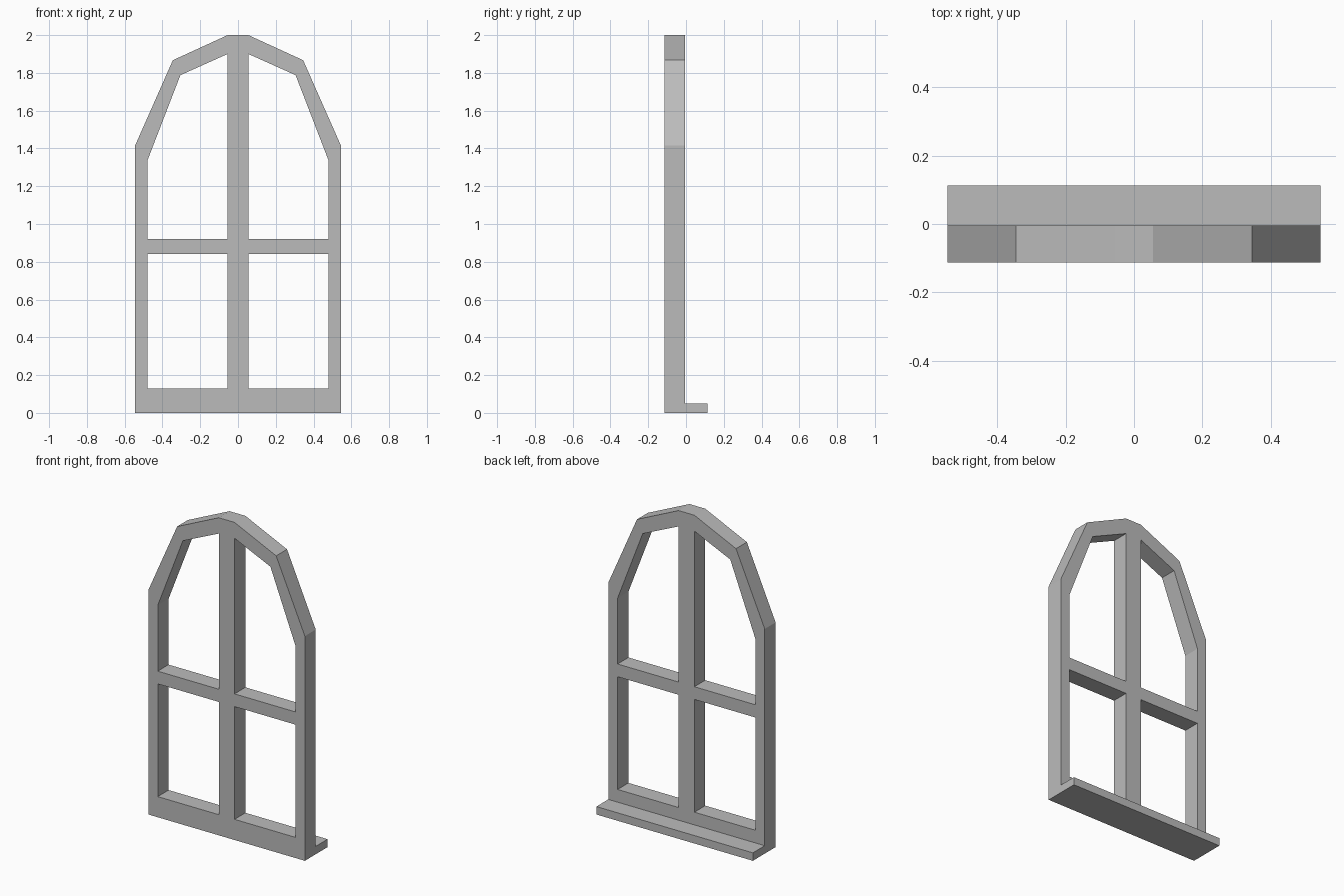
import bpy
from math import radians

cube = bpy.data.objects.get("Cube")
if cube:
    bpy.data.objects.remove(cube, do_unlink=True)

# Single grey material
grey = bpy.data.materials.new("plain grey")
grey.use_nodes = True
colour = (0.5, 0.5, 0.5, 1)
grey.diffuse_color = colour
grey.node_tree.nodes["Principled BSDF"].inputs["Base Color"].default_value = colour

HALF_WIDTH, PANE_EDGE, MULLION = 0.545, 0.48, 0.055
FRONT, BACK, SILL_BACK = -0.113, -0.005, 0.113


def mirrored(points):
    return [(-x, z) for x, z in reversed(points)]


def add_loop(curve, points):
    spline = curve.splines.new("POLY")
    spline.points.add(len(points) - 1)
    for point, (x, z) in zip(spline.points, points):
        point.co = (x, z, 0, 1)
    spline.use_cyclic_u = True


# Arched frame: half outline, mirrored, with four openings left between the bars
outline = [(HALF_WIDTH, 0), (HALF_WIDTH, 1.415), (0.345, 1.867), (MULLION, 2)]
lower_pane = [(MULLION, 0.13), (PANE_EDGE, 0.13), (PANE_EDGE, 0.84), (MULLION, 0.84)]
upper_pane = [(MULLION, 0.92), (PANE_EDGE, 0.92), (PANE_EDGE, 1.335),
              (0.305, 1.788), (MULLION, 1.9)]

curve = bpy.data.curves.new("window_frame", "CURVE")
curve.dimensions = "2D"
curve.fill_mode = "BOTH"
curve.extrude = (BACK - FRONT) / 2
add_loop(curve, outline + mirrored(outline))
for pane in (lower_pane, upper_pane):
    add_loop(curve, pane)
    add_loop(curve, mirrored(pane))
curve.materials.append(grey)

frame = bpy.data.objects.new("window_frame", curve)
frame.location.y = (FRONT + BACK) / 2
frame.rotation_euler.x = radians(90)
bpy.context.collection.objects.link(frame)
bpy.ops.object.select_all(action="DESELECT")
frame.select_set(True)
bpy.context.view_layer.objects.active = frame
bpy.ops.object.convert(target="MESH")
bpy.ops.object.shade_flat()

# Sill ledge along the back
SILL_HEIGHT = 0.05
bpy.ops.mesh.primitive_cube_add(size=1, location=(0, (BACK + SILL_BACK) / 2, SILL_HEIGHT / 2))
sill = bpy.context.object
sill.name = "sill"
sill.scale = (2 * HALF_WIDTH, SILL_BACK - BACK, SILL_HEIGHT)
sill.data.materials.append(grey)
